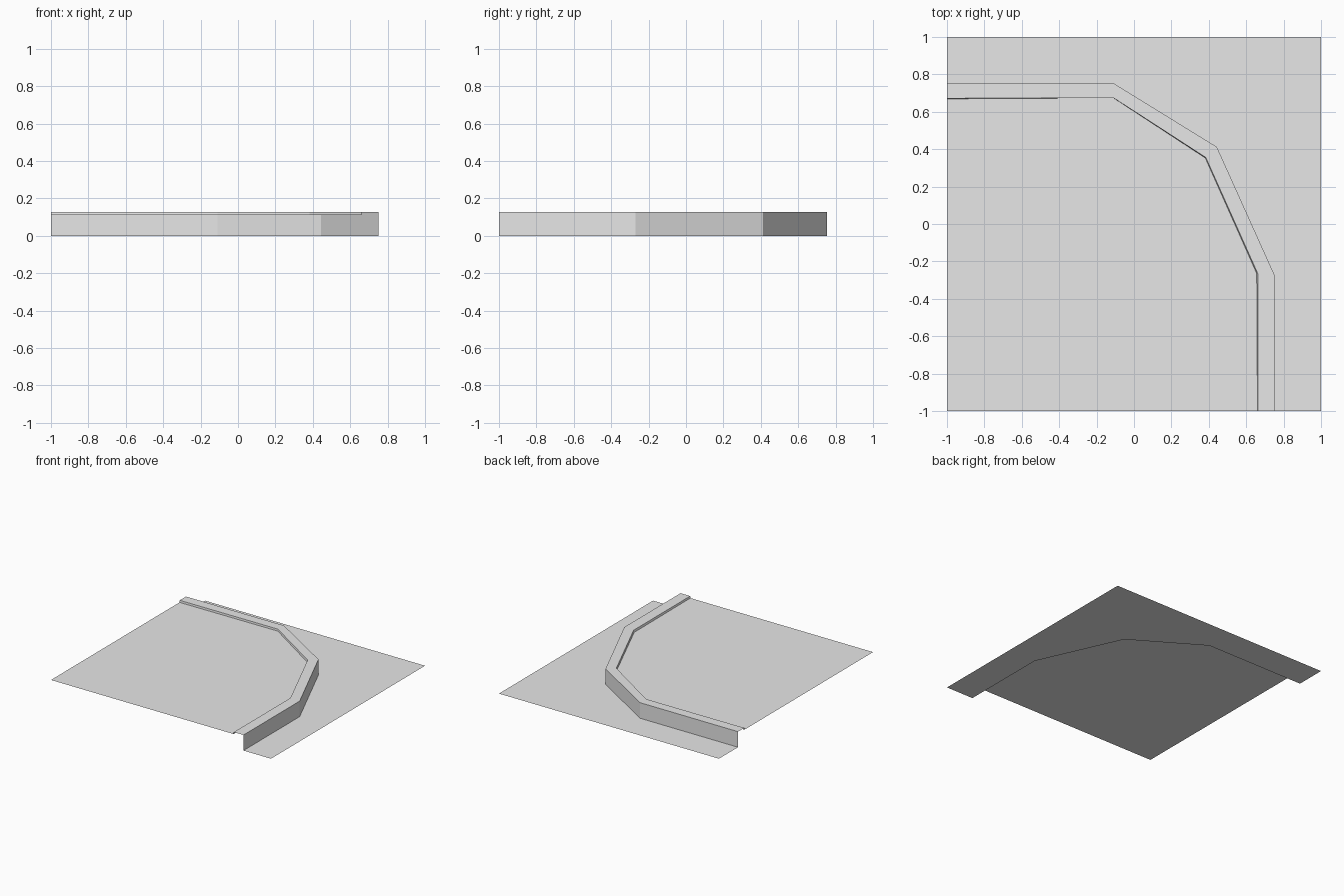
import bpy

cube = bpy.data.objects.get("Cube")
if cube:
    bpy.data.objects.remove(cube, do_unlink=True)

# Single concrete colour
concrete = bpy.data.materials.new("concrete grey")
concrete.use_nodes = True
grey = (0.8, 0.8, 0.8, 1)
concrete.diffuse_color = grey
concrete.node_tree.nodes["Principled BSDF"].inputs["Base Color"].default_value = grey

CURB_TOP = 0.128
PAVING_TOP = 0.112

# Plan lines, running from the back left end round to the front right end
border = [(-1, 1), (-0.11, 1), (1, 1), (1, -0.27), (1, -1)]
curb_outer = [(-1, 0.753), (-0.11, 0.753), (0.443, 0.412), (0.75, -0.27), (0.75, -1)]
curb_inner = [(-1, 0.672), (-0.11, 0.675), (0.384, 0.356), (0.662, -0.265), (0.662, -1)]
curb_foot = [(-1, 0.669), (-0.11, 0.674), (0.381, 0.353), (0.656, -0.265), (0.66, -1)]


def at(path, z):
    return [(x, y, z) for x, y in path]


def make(name, verts, faces):
    mesh = bpy.data.meshes.new(name)
    mesh.from_pydata(verts, [], faces)
    mesh.materials.append(concrete)
    obj = bpy.data.objects.new(name, mesh)
    bpy.context.collection.objects.link(obj)
    return obj


def strip(name, *rows):
    """Flat-faced open surface lofted through rows of equal length."""
    n = len(rows[0])
    verts = [p for row in rows for p in row]
    faces = [(r * n + i, r * n + i + 1, (r + 1) * n + i + 1, (r + 1) * n + i)
             for r in range(len(rows) - 1) for i in range(n - 1)]
    return make(name, verts, faces)


# Road sheet outside the curb
strip("road", at(curb_outer, 0), at(border, 0))

# Curb: inner step, top and outer wall, open at the ends and below
strip("curb", at(curb_foot, PAVING_TOP), at(curb_inner, CURB_TOP),
      at(curb_outer, CURB_TOP), at(curb_outer, 0))

# Raised paving sheet inside the curb
paving = at(curb_foot + [(-1, -1)], PAVING_TOP)[::-1]
make("paving", paving, [tuple(range(len(paving)))])
